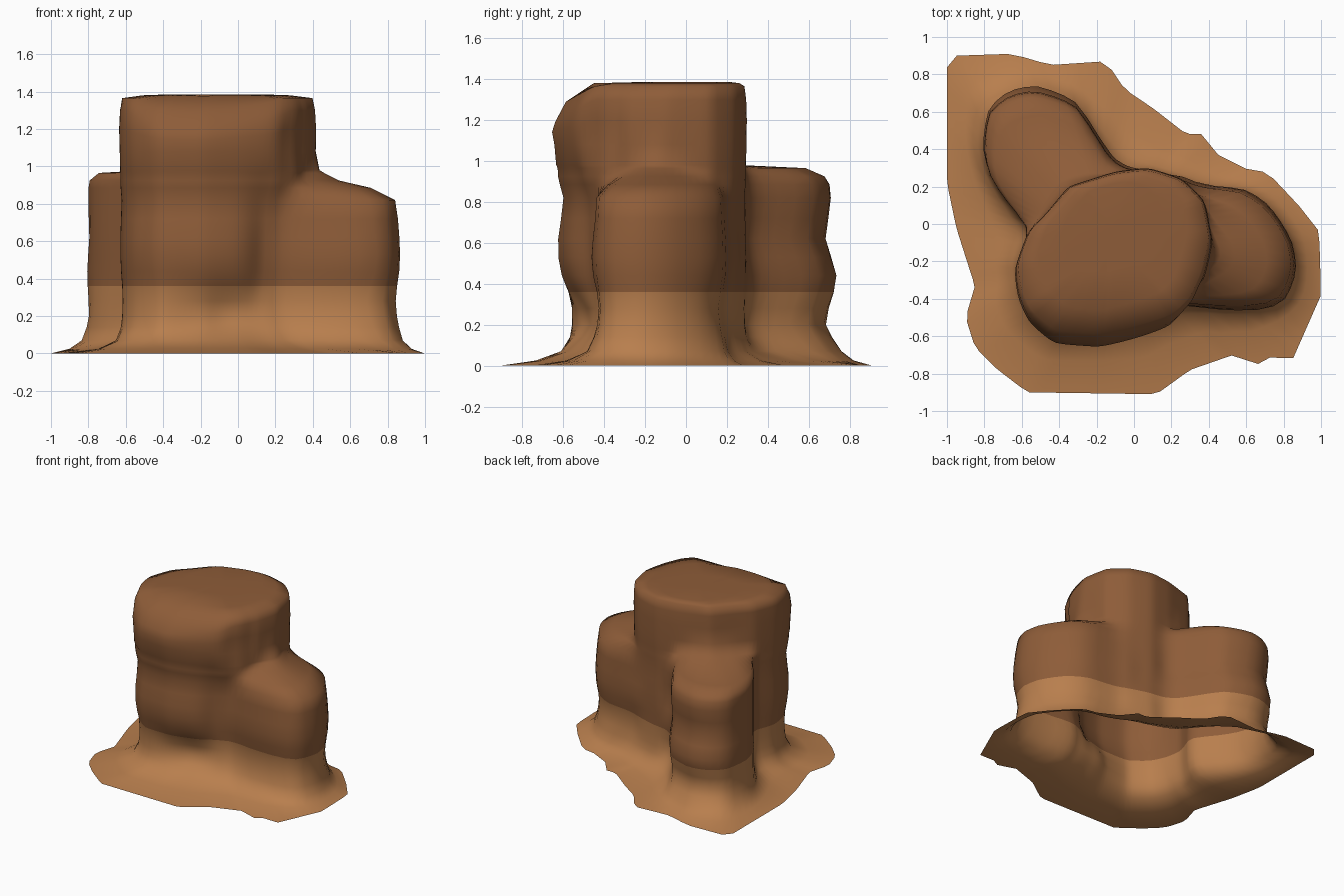
import bpy, bmesh, math
from mathutils import Vector

cube = bpy.data.objects.get("Cube")
if cube:
    bpy.data.objects.remove(cube, do_unlink=True)

RAYS = 100
PAINT_HEIGHT = 0.36
AXIS = Vector((-0.12, -0.1))

# Ground outlines of the skirt and of the three merged rock columns
SKIRT = [(-1, .84), (-.95, .9), (-.65, .91), (-.45, .85), (-.15, .87), (-.05, .72),
         (.1, .62), (.28, .48), (.36, .48), (.45, .37), (.63, .28), (.71, .28),
         (.88, .1), (.99, -.04), (1, -.38), (.85, -.72), (.79, -.68), (.66, -.75),
         (.53, -.7), (.3, -.78), (.12, -.91), (-.57, -.9), (-.74, -.77), (-.85, -.66),
         (-.9, -.5), (-.85, -.33), (-.88, -.24), (-.95, -.02), (-1, .22)]
TALL = [(-.57, -.05), (-.64, -.25), (-.62, -.4), (-.56, -.53), (-.43, -.64),
        (-.18, -.66), (.02, -.61), (.22, -.54), (.32, -.44), (.38, -.28), (.42, -.1),
        (.38, .12), (.26, .24), (.08, .3), (-.1, .28), (-.35, .2), (-.5, .02)]
BACK = [(-.81, .4), (-.78, .63), (-.67, .72), (-.53, .75), (-.28, .65), (-.21, .46),
        (-.09, .33), (.05, .28), (-.2, .1), (-.57, 0), (-.7, .15), (-.78, .28)]
SIDE = [(.26, .25), (.4, .18), (.58, .19), (.72, .1), (.84, -.08), (.87, -.25),
        (.8, -.42), (.68, -.46), (.5, -.45), (.3, -.42)]

# Each column with the fixed point it swells and shrinks about
COLUMNS = [(TALL, -.13, .15), (BACK, -.49, 0), (SIDE, .3, -.13)]

# Height, blend towards the skirt, scale of tall, back and side column (0 = ended)
ROWS = [(0, 1, .9, 1, 1), (.025, .46, .9, 1, 1), (.07, .12, .89, 1, .99),
        (.14, .04, .89, .95, .96), (.2, .01, .9, .91, .93), (.28, 0, .9, .94, .9),
        (PAINT_HEIGHT, 0, .91, .98, .94), (.44, 0, .94, 1, 1),
        (.53, 0, .96, .96, 1.02), (.62, 0, .96, .91, 1), (.72, 0, .94, .94, .96),
        (.82, 0, .92, .96, .97), (.885, 0, .95, .95, .74), (.925, 0, .96, .92, .4),
        (.965, 0, .96, .84, .28), (.98, 0, .97, 0, .25), (1.08, 0, .98, 0, 0),
        (1.2, 0, 1, 0, 0), (1.3, 0, .98, 0, 0), (1.365, 0, .91, 0, 0),
        (1.38, 0, .75, 0, 0), (1.385, 0, .5, 0, 0)]

# Worn hollows on the front: place across, height, half width, half height, depth
HOLLOWS = [(-.05, .22, .25, .11, .09), (.19, .55, .12, .32, .07), (.3, 1.15, .08, .12, .04)]


def scaled(outline, px, py, factor):
    """Scale an outline about its fixed point, less in width while it is a wall."""
    wide = 1 - (1 - factor) * .4 if factor > .8 else factor
    return [(px + (x - px) * wide, py + (y - py) * factor) for x, y in outline]


def reach(outline, ray):
    """Distance from the axis to where the ray leaves the outline."""
    best = 0
    for i, p in enumerate(outline):
        a, b = Vector(outline[i - 1]) - AXIS, Vector(p) - AXIS
        edge = b - a
        det = ray.x * edge.y - ray.y * edge.x
        if abs(det) < 1e-9:
            continue
        dist = (a.x * edge.y - a.y * edge.x) / det
        along = (a.x * ray.y - a.y * ray.x) / det
        if 0 <= along <= 1:
            best = max(best, dist)
    return best


def fill_valleys(walls):
    """Round out the creases where two columns meet."""
    for _ in range(2):
        walls = [max(w, (walls[i - 1] + walls[(i + 1) % RAYS]) / 2)
                 for i, w in enumerate(walls)]
    return walls


def hollow(p, z):
    """Depth of wear at a point of the front wall."""
    if p.y > -.3:
        return 0
    return sum(depth * math.exp(-((p.x - x) / w) ** 2 - ((z - h) / tall) ** 2)
               for x, h, w, tall, depth in HOLLOWS)


def material(name, colour):
    mat = bpy.data.materials.new(name)
    mat.use_nodes = True
    mat.diffuse_color = colour
    shader = mat.node_tree.nodes["Principled BSDF"]
    shader.inputs["Base Color"].default_value = colour
    shader.inputs["Roughness"].default_value = 0.9
    return mat


# Loft the open shell ring by ring
bm = bmesh.new()
rays = [Vector((math.cos(a), math.sin(a)))
        for a in (i * math.tau / RAYS for i in range(RAYS))]
skirt = [reach(SKIRT, ray) for ray in rays]
rings = []
for z, blend, *factors in ROWS:
    shapes = [scaled(*column, f) for column, f in zip(COLUMNS, factors) if f]
    walls = fill_valleys([max(reach(s, ray) for s in shapes) for ray in rays])
    worn = min(1, max(0, (z - 1.1) / .2))        # the front of the rim slopes down
    ring = []
    for ray, wall, edge in zip(rays, walls, skirt):
        p = AXIS + ray * (wall + (edge - wall) * blend)
        p -= ray * hollow(p, z) * (1 - blend)
        drop = .55 * max(0, -.45 - p.y) * worn
        ring.append(bm.verts.new((p.x, p.y, z - drop)))
    rings.append(ring)

for (row, low), high in zip(zip(ROWS, rings), rings[1:]):
    for i in range(RAYS):
        j = (i + 1) % RAYS
        face = bm.faces.new((low[i], low[j], high[j], high[i]))
        face.material_index = int(row[0] >= PAINT_HEIGHT)
cap = bm.faces.new(rings[-1])
cap.material_index = 1
bmesh.ops.poke(bm, faces=[cap])

# Soften the joints between the columns, leaving every ring level
inner = [v for ring in rings[1:-3] for v in ring]
for _ in range(2):
    bmesh.ops.smooth_vert(bm, verts=inner, factor=.25, use_axis_x=True, use_axis_y=True)

mesh = bpy.data.meshes.new("rock_columns")
bm.to_mesh(mesh)
bm.free()
mesh.materials.append(material("light sandstone", (.48, .21, .075, 1)))
mesh.materials.append(material("dark sandstone", (.27, .108, .04, 1)))
rock = bpy.data.objects.new("rock_columns", mesh)
bpy.context.collection.objects.link(rock)
bpy.context.view_layer.objects.active = rock
rock.select_set(True)
bpy.ops.object.shade_smooth_by_angle(angle=math.radians(80))
